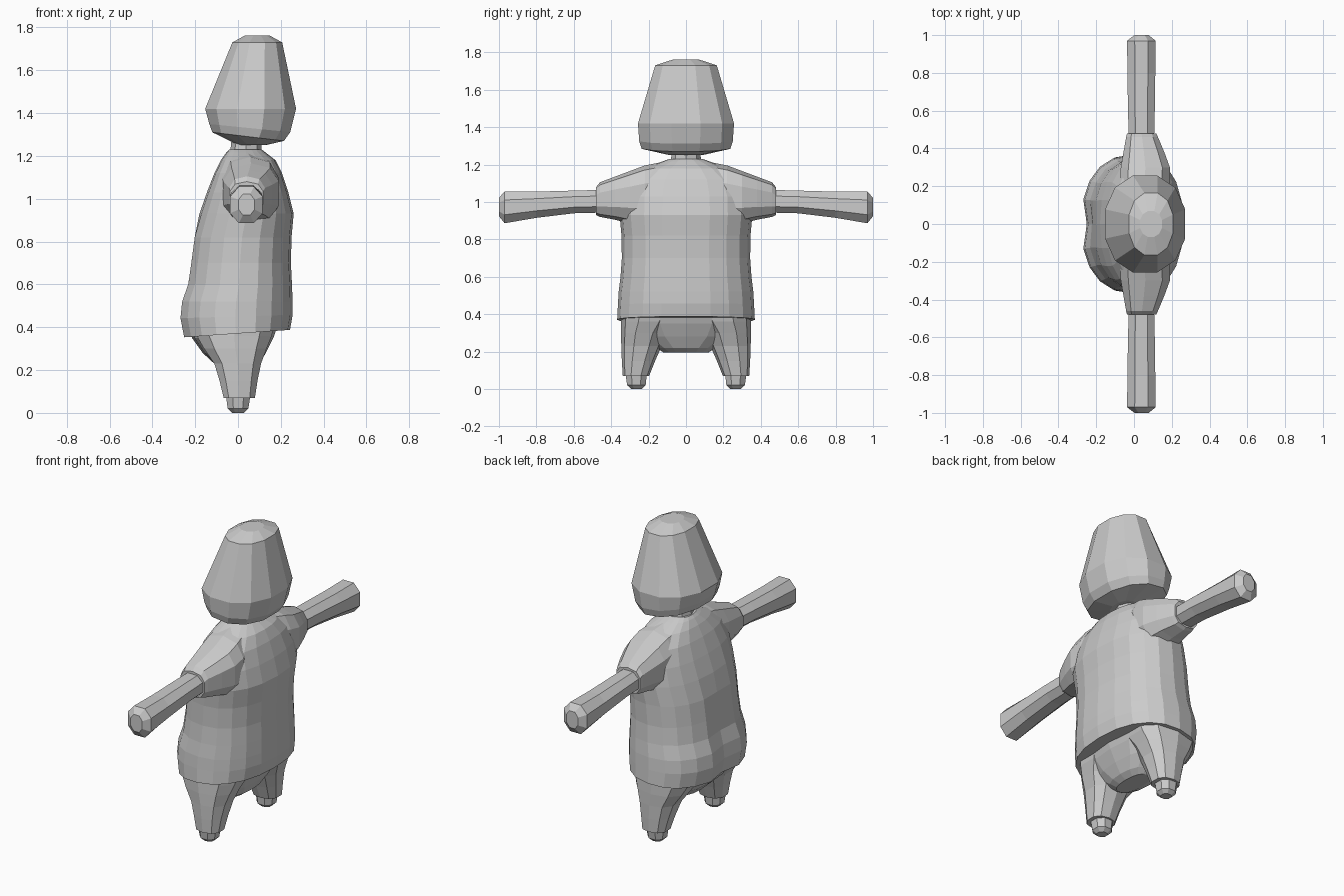
import bpy, bmesh, math

grey = bpy.data.materials.new("plain grey")
grey.diffuse_color = (0.6, 0.6, 0.6, 1)


def loft(name, rings, sides, power=2.0, axis="z", tilt=None, turn=0.0, mirror=False, crease=None):
    """Skin rounded sections: each ring is (position, a0, a1, b0, b1)."""
    bm = bmesh.new()
    rows = []
    for i, (t, a0, a1, b0, b1) in enumerate(rings):
        row = []
        for k in range(sides):
            ang = 2 * math.pi * (k + turn) / sides
            c, s = math.cos(ang), math.sin(ang)
            a = (a0 + a1) / 2 + (a1 - a0) / 2 * math.copysign(abs(c) ** (2 / power), c)
            b = (b0 + b1) / 2 + (b1 - b0) / 2 * math.copysign(abs(s) ** (2 / power), s)
            if crease and c < -0.99:
                a += crease[i]
            h = t + (tilt[i] * (a - (a0 + a1) / 2) if tilt else 0)
            row.append(bm.verts.new((a, b, h) if axis == "z" else (a, h, b)))
        rows.append(row)
    for lo, hi in zip(rows, rows[1:]):
        for k in range(sides):
            n = (k + 1) % sides
            bm.faces.new((lo[k], lo[n], hi[n], hi[k]))
    bm.faces.new(rows[0])
    bm.faces.new(rows[-1])
    bmesh.ops.recalc_face_normals(bm, faces=bm.faces)
    mesh = bpy.data.meshes.new(name)
    bm.to_mesh(mesh)
    bm.free()
    mesh.materials.append(grey)
    ob = bpy.data.objects.new(name, mesh)
    bpy.context.collection.objects.link(ob)
    if mirror:
        m = ob.modifiers.new("mirror", "MIRROR")
        m.use_axis = (False, True, False)
        m.use_clip = False
        m.use_mirror_merge = False
    return ob


# Head: tapered bucket shape with a slanted underside
loft("head", [
    (1.25, 0.0, 0.13, -0.09, 0.09),
    (1.29, -0.125, 0.22, -0.245, 0.245),
    (1.33, -0.14, 0.25, -0.258, 0.258),
    (1.42, -0.16, 0.278, -0.265, 0.265),
    (1.73, -0.03, 0.21, -0.17, 0.17),
    (1.762, 0.03, 0.15, -0.07, 0.07),
], 12, 2.2, tilt=[0, -0.12, -0.1, 0, 0, 0], turn=0.5)

# Neck
loft("neck", [
    (1.15, -0.04, 0.12, -0.10, 0.10),
    (1.23, -0.035, 0.11, -0.08, 0.08),
    (1.28, -0.03, 0.11, -0.075, 0.075),
], 8)

# Shirt body, fuller at the lower back, with a slight centre fold
loft("shirt", [
    (0.37, -0.262, 0.243, -0.368, 0.368),
    (0.45, -0.28, 0.255, -0.364, 0.364),
    (0.52, -0.272, 0.255, -0.36, 0.36),
    (0.60, -0.243, 0.252, -0.35, 0.35),
    (0.70, -0.228, 0.247, -0.343, 0.343),
    (0.82, -0.212, 0.25, -0.345, 0.345),
    (0.93, -0.18, 0.26, -0.355, 0.355),
    (1.03, -0.145, 0.235, -0.35, 0.35),
    (1.12, -0.11, 0.205, -0.31, 0.31),
    (1.18, -0.08, 0.175, -0.22, 0.22),
    (1.215, -0.055, 0.13, -0.13, 0.13),
    (1.23, -0.04, 0.11, -0.09, 0.09),
], 20, 2.3, tilt=[0.07, 0.03] + [0] * 10,
    crease=[0.03, 0.03, 0.03, 0.02, 0.01, 0.01] + [0] * 6)

# Sleeves
loft("sleeves", [
    (0.12, -0.08, 0.17, 0.88, 1.215),
    (0.22, -0.08, 0.195, 0.87, 1.195),
    (0.30, -0.075, 0.195, 0.885, 1.165),
    (0.38, -0.06, 0.165, 0.905, 1.135),
    (0.46, -0.045, 0.13, 0.92, 1.105),
    (0.48, -0.04, 0.12, 0.93, 1.08),
], 10, 2.6, axis="y", turn=0.5, mirror=True)

# Arms: eight-sided, flaring toward blunt tips
loft("arms", [
    (0.40, -0.03, 0.11, 0.94, 1.07),
    (0.60, -0.037, 0.115, 0.935, 1.065),
    (0.80, -0.04, 0.118, 0.91, 1.06),
    (0.97, -0.042, 0.12, 0.88, 1.062),
    (1.00, 0.0, 0.08, 0.92, 1.025),
], 8, 2.3, axis="y", turn=0.5, mirror=True)

# Hips
loft("hips", [
    (0.195, -0.05, 0.06, -0.12, 0.12),
    (0.22, -0.10, 0.095, -0.16, 0.16),
    (0.28, -0.165, 0.13, -0.26, 0.26),
    (0.35, -0.215, 0.165, -0.32, 0.32),
    (0.42, -0.23, 0.19, -0.34, 0.34),
], 16, 2.3)

# Trouser legs
loft("legs", [
    (0.07, -0.07, 0.082, 0.197, 0.338),
    (0.15, -0.09, 0.095, 0.165, 0.343),
    (0.23, -0.115, 0.112, 0.13, 0.346),
    (0.30, -0.165, 0.14, 0.10, 0.347),
    (0.36, -0.20, 0.165, 0.05, 0.347),
    (0.42, -0.21, 0.18, 0.02, 0.347),
], 10, 2.4, turn=0.5, mirror=True)

# Feet
loft("feet", [
    (0.0, -0.03, 0.03, 0.235, 0.295),
    (0.02, -0.052, 0.052, 0.212, 0.318),
    (0.08, -0.06, 0.062, 0.205, 0.328),
], 8, 2.2, turn=0.5, mirror=True)
